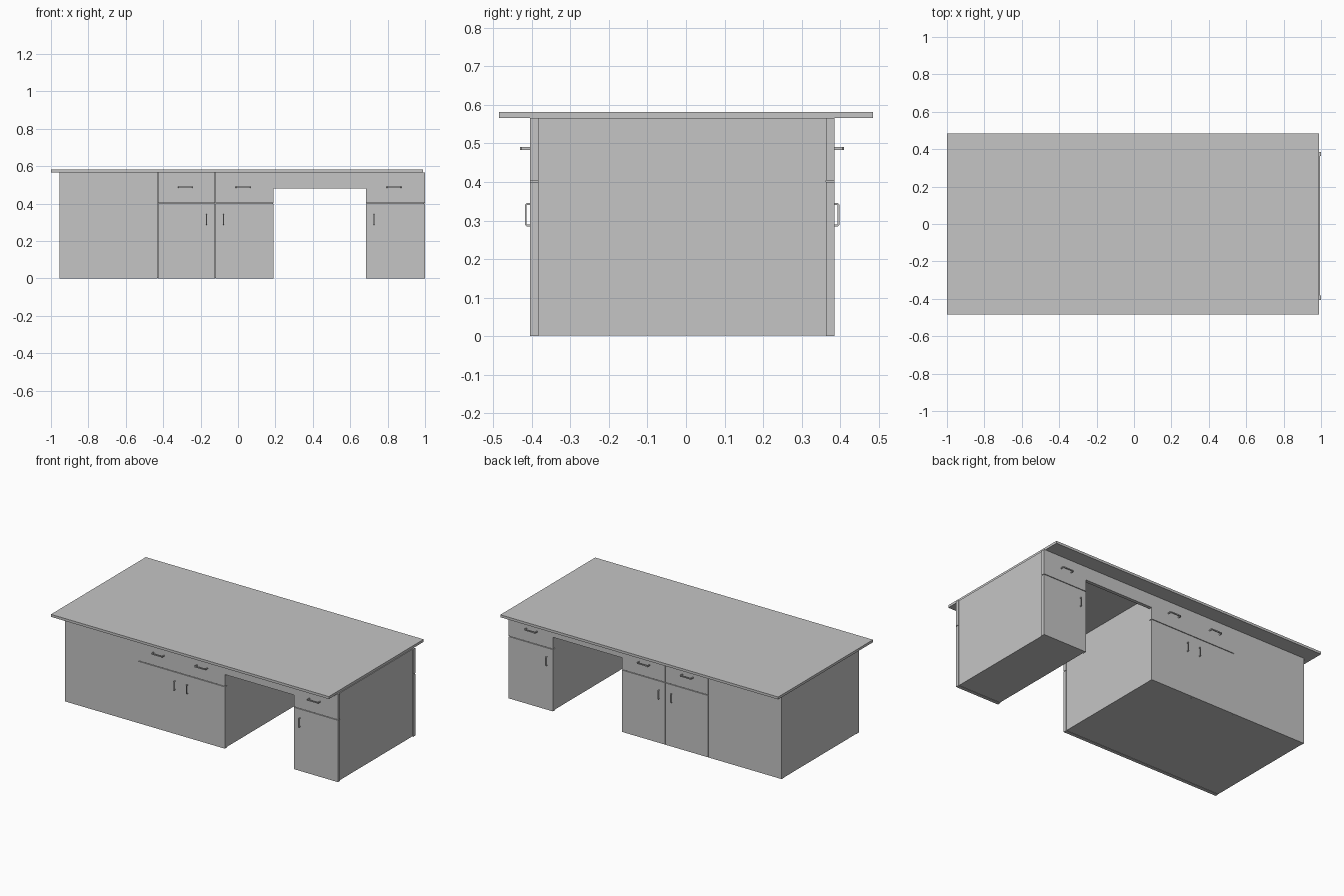
import bpy
import bmesh
from mathutils import Vector

cube = bpy.data.objects.get("Cube")
if cube:
    bpy.data.objects.remove(cube, do_unlink=True)

grey = bpy.data.materials.new("light_grey")
grey.use_nodes = True
colour = (0.56, 0.56, 0.56, 1)
grey.diffuse_color = colour
grey.node_tree.nodes["Principled BSDF"].inputs["Base Color"].default_value = colour

MID_Y = -0.01        # centre line of the cabinets
BODY = 0.373         # half depth of the carcasses
FACE = 0.395         # half depth including the fronts
UNDER_TOP = 0.566    # underside of the worktop
SPLIT = 0.402        # joint between drawers and doors
GAP = 0.002


def finish(name, bm):
    bmesh.ops.recalc_face_normals(bm, faces=bm.faces)
    mesh = bpy.data.meshes.new(name)
    bm.to_mesh(mesh)
    bm.free()
    mesh.materials.append(grey)
    obj = bpy.data.objects.new(name, mesh)
    bpy.context.collection.objects.link(obj)
    return obj


def box(name, x, y, z):
    """Box from (min, max) pairs on each axis."""
    bm = bmesh.new()
    bmesh.ops.create_cube(bm, size=1)
    for v in bm.verts:
        v.co = [lo + (c + 0.5) * (hi - lo) for c, (lo, hi) in zip(v.co, (x, y, z))]
    return finish(name, bm)


def front(name, side, x, z):
    """Panel fixed to the front (side -1) or back (side 1) of a carcass."""
    y = sorted((MID_Y + side * BODY, MID_Y + side * FACE))
    return box(name, x, y, z)


def handle(name, side, x, z, length, reach, width, upright):
    """Bracket handle: a U-shaped profile with chamfered corners, extruded."""
    h, t, c = length / 2, 0.005, 0.004
    outer = [(-h, 0), (-h, reach - c), (c - h, reach), (h - c, reach), (h, reach - c), (h, 0)]
    inner = [(h - t, 0), (h - t, reach - t), (t - h, reach - t), (t - h, 0)]
    bm = bmesh.new()
    verts = []
    for along, out in outer + inner:
        y = MID_Y + side * (FACE + out)
        if upright:
            verts.append(bm.verts.new((x - width / 2, y, z + along)))
        else:
            verts.append(bm.verts.new((x + along, y, z - width / 2)))
    face = bm.faces.new(verts)
    new = bmesh.ops.extrude_face_region(bm, geom=[face])["geom"]
    push = Vector((width, 0, 0)) if upright else Vector((0, 0, width))
    bmesh.ops.translate(bm, vec=push, verts=[g for g in new if isinstance(g, bmesh.types.BMVert)])
    return finish(name, bm)


# Worktop and the two carcasses
box("worktop", (-1, 0.99), (-0.485, 0.485), (UNDER_TOP, 0.582))
depth = (MID_Y - BODY, MID_Y + BODY)
box("wide_cabinet_body", (-0.955, 0.187), depth, (0.002, UNDER_TOP))
box("pedestal_body", (0.687, 0.995), depth, (0.002, UNDER_TOP))

# Both long sides carry the same fronts: left edge, right edge, door handle position
BAYS = {
    "left_bay": (-0.428, -0.12, -0.168),
    "middle_bay": (-0.12, 0.19, -0.078),
    "pedestal": (0.684, 1.0, 0.727),
}
for side, label in ((-1, "front"), (1, "back")):
    front(f"{label}_plain_panel", side, (-0.955, -0.428 - GAP), (0, UNDER_TOP))
    front(f"{label}_knee_apron", side, (0.19, 0.684), (0.48, UNDER_TOP))
    for bay, (x0, x1, grip) in BAYS.items():
        right = x1 - GAP if bay == "left_bay" else x1
        front(f"{label}_{bay}_door", side, (x0, right), (0, SPLIT - GAP))
        front(f"{label}_{bay}_drawer", side, (x0, right), (SPLIT + GAP, UNDER_TOP))
        # Handles
        handle(f"{label}_{bay}_door_handle", side, grip, 0.315, 0.06, 0.013, 0.006, True)
        centre = (x0 + x1) / 2 - 0.008
        handle(f"{label}_{bay}_drawer_handle", side, centre, 0.487, 0.08, 0.025, 0.007, False)
